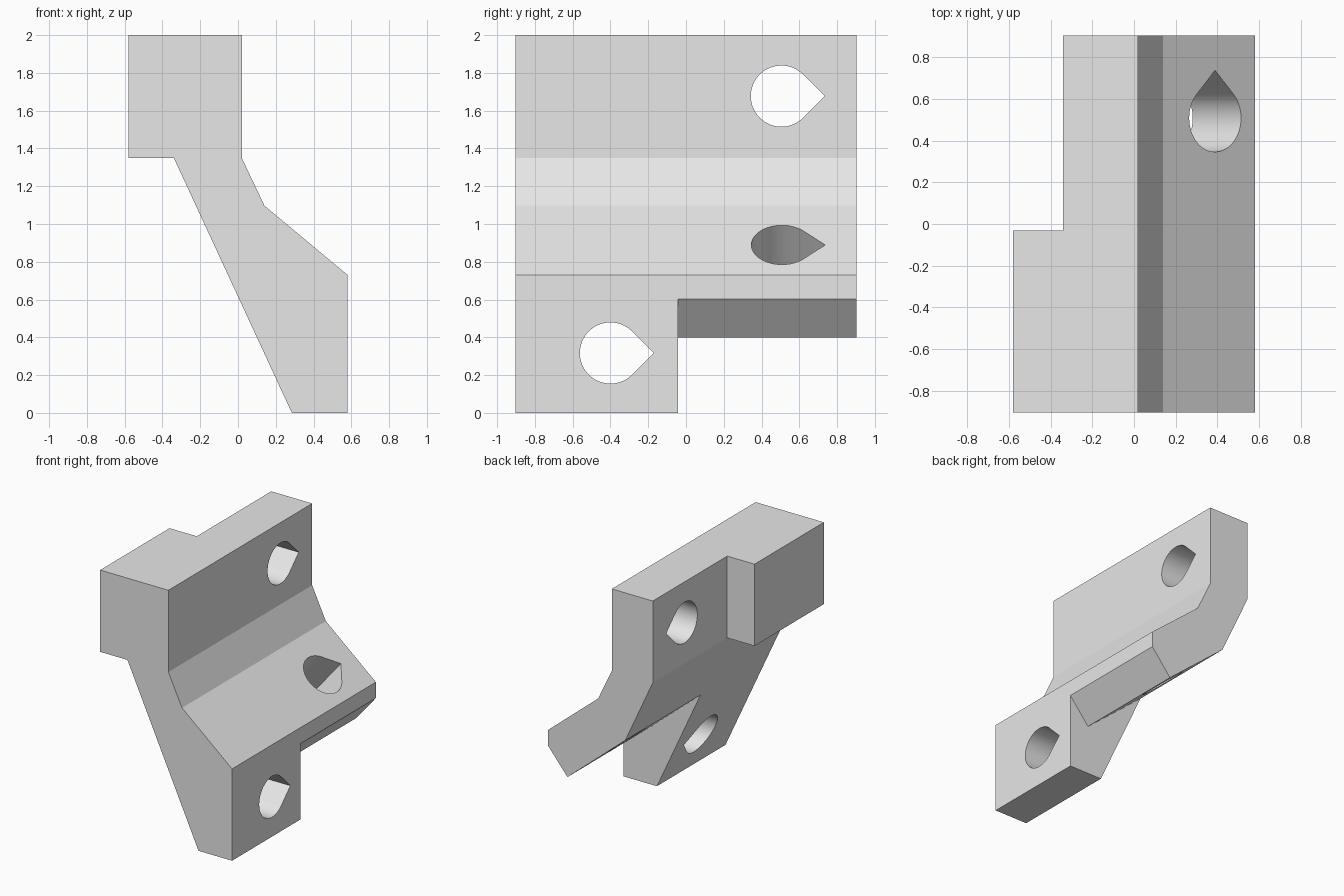
import bpy, bmesh, math
from mathutils import Matrix, Vector

if "Cube" in bpy.data.objects:
    bpy.data.objects.remove(bpy.data.objects["Cube"])

HALF = 0.903      # half length along y
R = 0.162         # hole radius

grey = bpy.data.materials.new("plain grey")
grey.diffuse_color = (0.8, 0.8, 0.8, 1)
grey.use_nodes = True
grey.node_tree.nodes["Principled BSDF"].inputs["Base Color"].default_value = grey.diffuse_color


def prism(name, points, depth, matrix):
    """Extrude a flat outline along its local z, then place it."""
    bm = bmesh.new()
    face = bm.faces.new([bm.verts.new((u, v, 0)) for u, v in points])
    ext = bmesh.ops.extrude_face_region(bm, geom=[face])
    moved = [g for g in ext["geom"] if isinstance(g, bmesh.types.BMVert)]
    bmesh.ops.translate(bm, verts=moved, vec=(0, 0, depth))
    bm.transform(matrix)
    bmesh.ops.recalc_face_normals(bm, faces=bm.faces)
    mesh = bpy.data.meshes.new(name)
    bm.to_mesh(mesh)
    bm.free()
    mesh.materials.append(grey)
    obj = bpy.data.objects.new(name, mesh)
    bpy.context.collection.objects.link(obj)
    return obj


def frame(u, v, w, origin):
    """Matrix with columns u, v, w at origin."""
    m = Matrix((u, v, w)).transposed().to_4x4()
    m.translation = origin
    return m


def side_prism(name, points, y0, y1):
    """Outline in x and z, running from y0 to y1."""
    return prism(name, points, y1 - y0,
                 frame((1, 0, 0), (0, 0, 1), (0, 1, 0), (0, y0, 0)))


def teardrop_hole(name, centre, axis):
    """Round hole cutter with a point toward +y."""
    arc = [math.radians(45 + 270 * i / 48) for i in range(49)]
    pts = [(R * math.cos(a), R * math.sin(a)) for a in arc]
    pts.append((R * math.sqrt(2), 0))
    axis = Vector(axis).normalized()
    u = Vector((0, 1, 0))
    return prism(name, pts, 2.4,
                 frame(u, axis.cross(u), axis, Vector(centre) - axis * 1.2))


# Bracket body: one side outline along the full length
bracket = side_prism("bracket", [
    (-0.58, 2), (0.02, 2), (0.02, 1.35), (0.14, 1.097), (0.58, 0.73),
    (0.58, 0), (0.285, 0), (-0.34, 1.35), (-0.58, 1.35)], -HALF, HALF)

cutters = [
    # Step at the back of the upper block
    side_prism("back_step_cutter",
               [(-1, 1), (-0.34, 1), (-0.34, 2.5), (-1, 2.5)], -0.032, 1.2),
    # Space under the sloped shelf
    side_prism("shelf_cutter",
               [(-0.5, 1.165), (0.41, 0.4), (0.70, 0.746), (0.70, -0.3),
                (-0.5, -0.3)], -0.042, 1.2),
    # Holes through the upper block, the leg and the shelf
    teardrop_hole("upper_hole_a", (0, -0.58, 1.677), (1, 0, 0)),
    teardrop_hole("upper_hole_b", (0, 0.505, 1.677), (1, 0, 0)),
    teardrop_hole("leg_hole", (0.3, -0.40, 0.317), (1, 0, 0)),
    teardrop_hole("shelf_hole", (0.388, 0.508, 0.888), (0.367, 0, 0.44)),
]

bpy.context.view_layer.objects.active = bracket
bracket.select_set(True)
for c in cutters:
    mod = bracket.modifiers.new(c.name, "BOOLEAN")
    mod.operation = "DIFFERENCE"
    mod.solver = "EXACT"
    mod.object = c
    bpy.ops.object.modifier_apply(modifier=mod.name)
for c in cutters:
    bpy.data.objects.remove(c)

bpy.ops.object.shade_smooth_by_angle(angle=math.radians(20))
